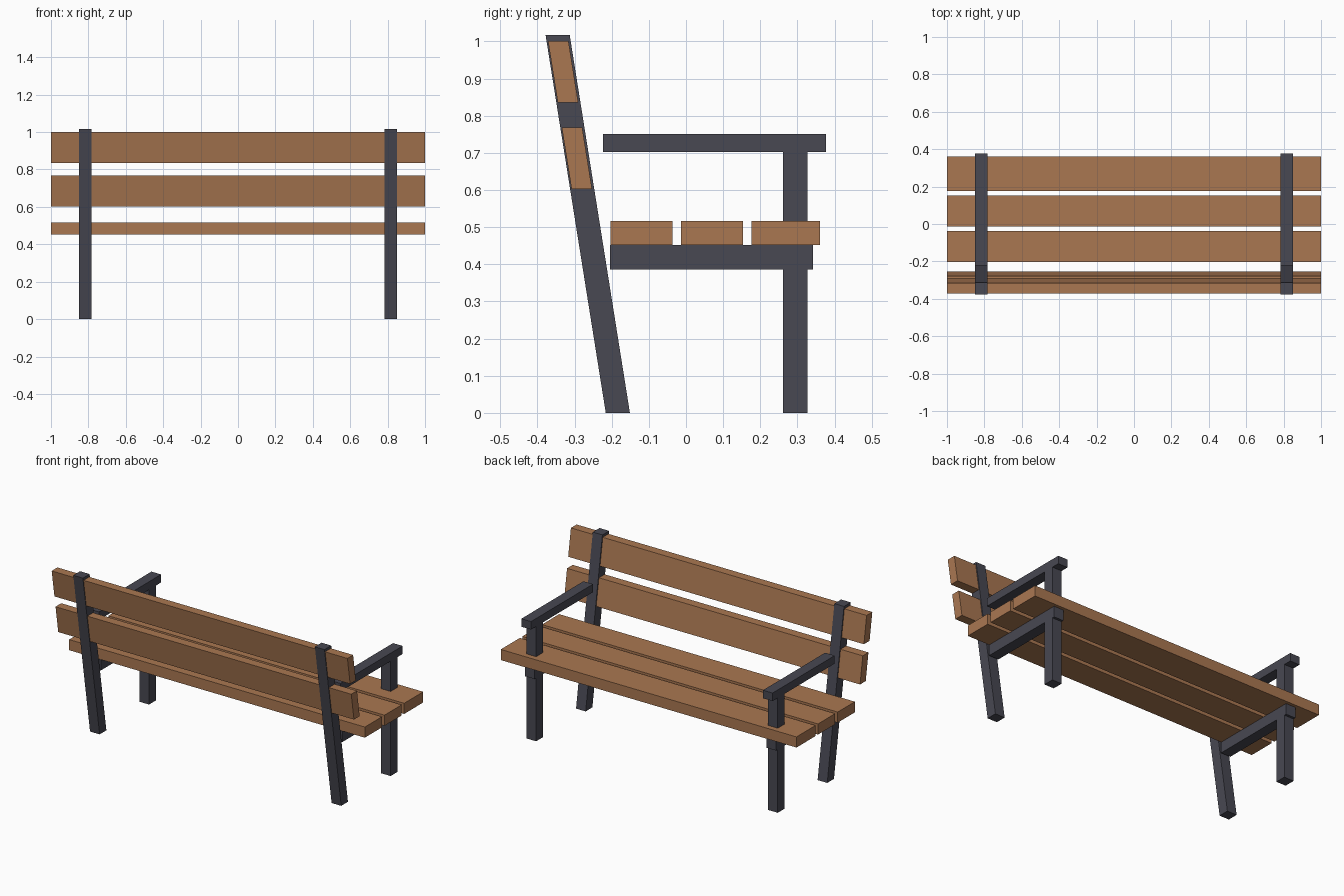
import bpy, bmesh

if "Cube" in bpy.data.objects:
    bpy.data.objects.remove(bpy.data.objects["Cube"])


def material(name, rgb):
    m = bpy.data.materials.new(name)
    m.diffuse_color = (*rgb, 1)
    m.use_nodes = True
    m.node_tree.nodes["Principled BSDF"].inputs["Base Color"].default_value = m.diffuse_color
    return m


WOOD = material("warm wood", (0.40, 0.185, 0.083))
METAL = material("dark grey metal", (0.065, 0.065, 0.085))
LEAN = -0.1593  # change in y per unit of height for the leaning back


def bar(name, x, y, z, mat, lean=0.0):
    """Box from (min, max) ranges; lean shears it in y with height."""
    bm = bmesh.new()
    bmesh.ops.create_cube(bm, size=1)
    for v in bm.verts:
        fx, fy, fz = (c + 0.5 for c in v.co)
        v.co.x = x[0] + fx * (x[1] - x[0])
        v.co.z = z[0] + fz * (z[1] - z[0])
        v.co.y = y[0] + fy * (y[1] - y[0]) + lean * v.co.z
    me = bpy.data.meshes.new(name)
    bm.to_mesh(me)
    bm.free()
    me.materials.append(mat)
    ob = bpy.data.objects.new(name, me)
    bpy.context.collection.objects.link(ob)
    return ob


# Side frames
for side, cx in (("left", -0.817), ("right", 0.817)):
    x = (cx - 0.0325, cx + 0.0325)
    bar(side + "_back_post", x, (-0.216, -0.151), (0, 1.017), METAL, LEAN)
    bar(side + "_leg", x, (0.261, 0.327), (0, 0.702), METAL)
    bar(side + "_seat_rail", x, (-0.205, 0.342), (0.386, 0.452), METAL)
    bar(side + "_armrest", x, (-0.223, 0.377), (0.702, 0.751), METAL)

# Seat slats
for i, y in enumerate(((-0.203, -0.037), (-0.013, 0.153), (0.177, 0.361))):
    bar(f"seat_slat_{i + 1}", (-1, 1), y, (0.452, 0.517), WOOD)

# Backrest slats, set inside the leaning posts
for i, z in enumerate(((0.603, 0.768), (0.835, 1.001))):
    bar(f"back_slat_{i + 1}", (-1, 1), (-0.212, -0.157), z, WOOD, LEAN)
